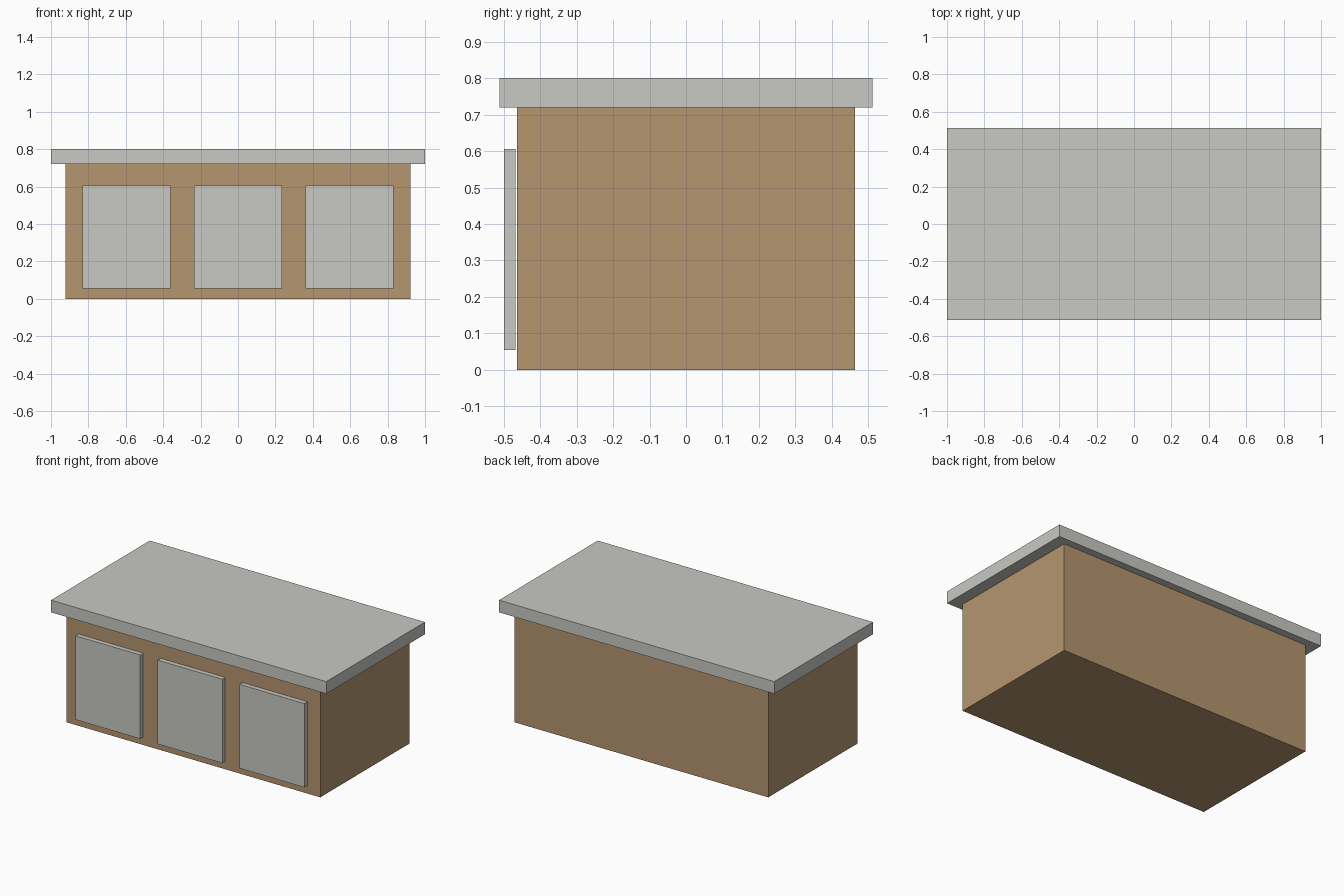
import bpy

cube = bpy.data.objects.get("Cube")
if cube:
    bpy.data.objects.remove(cube, do_unlink=True)


def make_material(name, rgb):
    mat = bpy.data.materials.new(name)
    mat.use_nodes = True
    colour = (*rgb, 1.0)
    mat.diffuse_color = colour
    for node in mat.node_tree.nodes:
        if node.type == 'BSDF_PRINCIPLED':
            node.inputs["Base Color"].default_value = colour
    return mat


def box(name, low, high, mat):
    """Add a box spanning two opposite corners."""
    centre = [(a + b) / 2 for a, b in zip(low, high)]
    size = [b - a for a, b in zip(low, high)]
    bpy.ops.mesh.primitive_cube_add(size=1, location=centre)
    obj = bpy.context.object
    obj.name = obj.data.name = name
    obj.scale = size
    bpy.ops.object.transform_apply(location=False, rotation=False, scale=True)
    obj.data.materials.append(mat)
    return obj


wood = make_material("tan wood", (0.462, 0.305, 0.159))
stone = make_material("pale grey", (0.58, 0.58, 0.55))

# Cabinet body
box("cabinet_body", (-0.922, -0.463, 0), (0.922, 0.463, 0.72), wood)

# Overhanging worktop
box("worktop", (-1, -0.512, 0.72), (1, 0.512, 0.80), stone)

# Three front door panels, standing just proud of the body
half_width = 0.235
for name, x in (("right_door", -0.596), ("middle_door", 0), ("left_door", 0.596)):
    box(name, (x - half_width, -0.499, 0.055), (x + half_width, -0.468, 0.606), stone)
